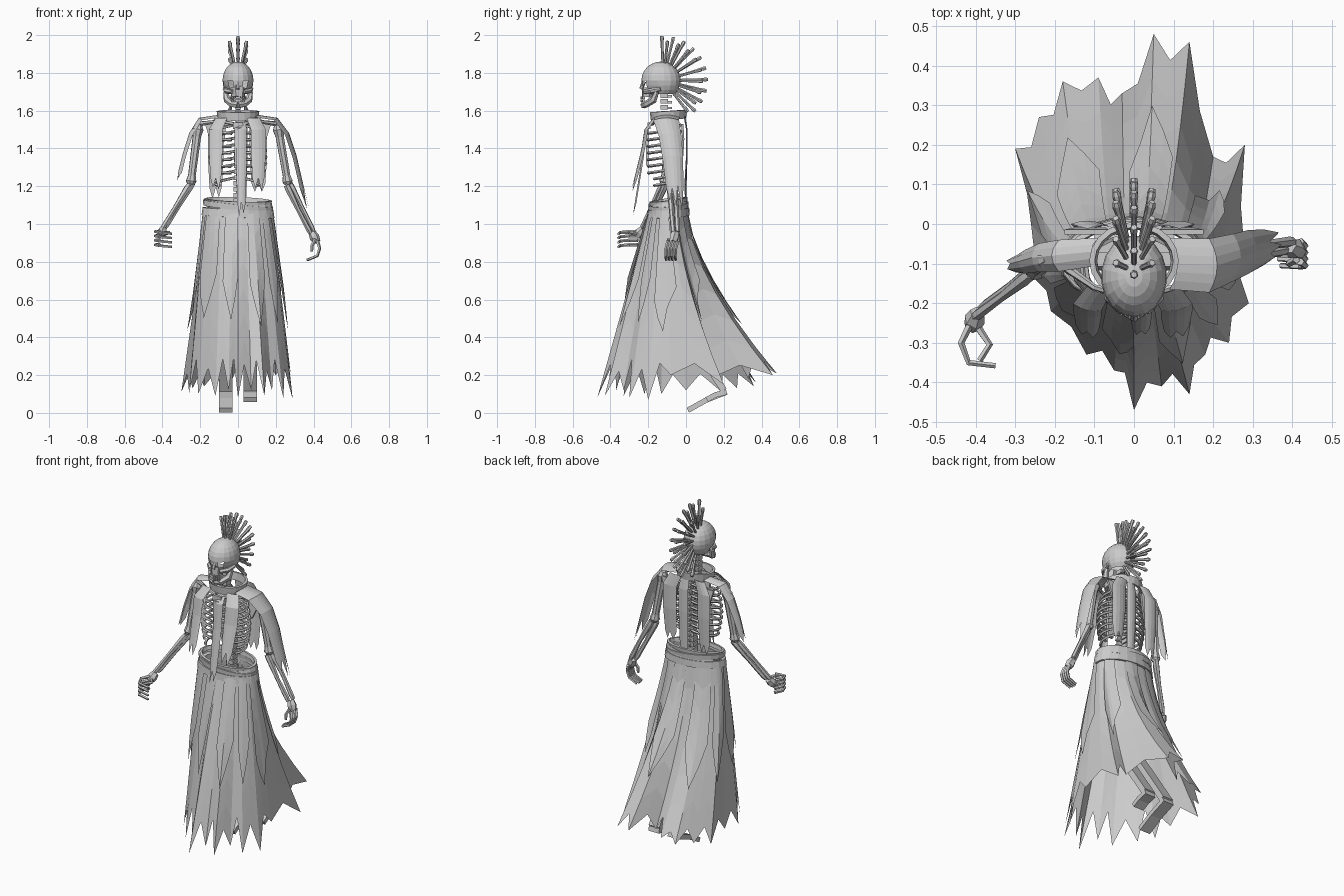
import bpy, bmesh, math, random
from mathutils import Vector, Matrix

random.seed(4)
if "Cube" in bpy.data.objects:
    bpy.data.objects.remove(bpy.data.objects["Cube"])
grey = bpy.data.materials.new("pale_grey")
grey.use_nodes = True
grey.diffuse_color = (0.6, 0.6, 0.6, 1)
grey.node_tree.nodes["Principled BSDF"].inputs["Base Color"].default_value = grey.diffuse_color

def finish(name, bm, thick=0):
    bmesh.ops.recalc_face_normals(bm, faces=bm.faces)
    me = bpy.data.meshes.new(name)
    bm.to_mesh(me)
    bm.free()
    me.materials.append(grey)
    ob = bpy.data.objects.new(name, me)
    bpy.context.collection.objects.link(ob)
    if thick:
        mod = ob.modifiers.new("thickness", 'SOLIDIFY')
        mod.thickness, mod.offset = thick, 0

def grid(name, rows, cols, fn, thick=0):
    """Sheet of quads from fn(row, column)."""
    bm = bmesh.new()
    vs = [[bm.verts.new(fn(r, c)) for c in range(cols + 1)] for r in range(rows + 1)]
    for r in range(rows):
        for c in range(cols):
            bm.faces.new((vs[r][c], vs[r][c + 1], vs[r + 1][c + 1], vs[r + 1][c]))
    bmesh.ops.remove_doubles(bm, verts=bm.verts, dist=1e-5)
    finish(name, bm, thick)

def add_tube(bm, path, radii, sides):
    path = [Vector(p) for p in path]
    if not isinstance(radii, list):
        radii = [radii] * len(path)
    n, rings = Vector((0.31, 0.2, 0.93)), []
    for i, p in enumerate(path):
        t = (path[min(i + 1, len(path) - 1)] - path[max(i - 1, 0)]).normalized()
        n = (n - t * n.dot(t)).normalized()
        b = t.cross(n)
        rings.append([bm.verts.new(p + radii[i] * (n * math.cos(a) + b * math.sin(a)))
                      for a in (math.tau * k / sides for k in range(sides))])
    for r0, r1 in zip(rings, rings[1:]):
        for k in range(sides):
            bm.faces.new((r0[k], r0[(k + 1) % sides], r1[(k + 1) % sides], r1[k]))
    bm.faces.new(rings[0])
    bm.faces.new(rings[-1])

def tubes(name, items, sides=6):
    bm = bmesh.new()
    for path, radii in items:
        add_tube(bm, path, radii, sides)
    finish(name, bm)

def strip(name, path, widths, across, out=(0, 0, 0), jag=0.0, cols=4, thick=0):
    """Cloth ribbon along a path, arched towards out, with a torn end."""
    across, out = Vector(across), Vector(out)
    pts = [Vector(p) for p in path]
    end = (pts[-1] - pts[-2]).normalized()
    tears = [jag * ((c % 2) * random.uniform(0.6, 1) + random.uniform(0, 0.15)) for c in range(cols + 1)]
    def fn(r, c):
        u = 2 * c / cols - 1
        p = pts[r] + across * u * widths[r] + out * (1 - u * u)
        return p + end * tears[c] if r == len(pts) - 1 else p
    grid(name, len(pts) - 1, cols, fn, thick)

def boxes(name, items):
    bm = bmesh.new()
    for pos, size in items:
        bmesh.ops.create_cube(bm, size=1, matrix=Matrix.Translation(pos) @ Matrix.Diagonal((*size, 1)))
    finish(name, bm)

# Skull with open eye sockets
bm = bmesh.new()
bmesh.ops.create_uvsphere(bm, u_segments=18, v_segments=12, radius=1)
for v in bm.verts:
    x, y, z = v.co
    narrow = 1 - 0.25 * max(0, -z) * (y < 0)
    v.co = (x * 0.083 * narrow, -0.132 + y * 0.104, 1.76 + z * 0.1)
holes = []
for f in bm.faces:
    c = f.calc_center_median()
    if c.z < 1.685 or (c.y < -0.17 and math.hypot(abs(c.x) - 0.035, c.z - 1.737) < 0.02):
        holes.append(f)
bmesh.ops.delete(bm, geom=holes, context='FACES')
finish("skull", bm)

# Face bones and teeth
face = [([(0, -0.222, 1.755), (0, -0.238, 1.715)], [0.012, 0.01]),
        ([(0, -0.195, 1.72), (0, -0.202, 1.672)], [0.042, 0.034])]
for s in (-1, 1):
    face.append(([(s * 0.072, -0.135, 1.715), (s * 0.062, -0.185, 1.705), (s * 0.03, -0.22, 1.7)], [0.01, 0.014, 0.012]))
    face.append(([(s * 0.066, -0.155, 1.7), (s * 0.058, -0.172, 1.657), (s * 0.034, -0.208, 1.636), (0, -0.225, 1.63)],
                 [0.013, 0.019, 0.018, 0.019]))
tubes("face_bones", face)
boxes("teeth", [((x * 0.01, -0.236 + abs(x) * 0.004, z), (0.008, 0.012, 0.014))
                for x in range(-3, 4) for z in (1.668, 1.652)])

# Fan of head spikes in three rows
spikes = []
for row, count, reach in ((-1, 9, 0.215), (0, 10, 0.236), (1, 9, 0.215)):
    for i in range(count):
        a = math.radians(92 - 8 * abs(row) - i * 136 / (count - 1))
        d = Vector((row * 0.22, math.cos(a), math.sin(a))).normalized()
        spikes.append(([Vector((0, -0.12, 1.76)) + d * k for k in (0.08, reach - 0.035, reach - 0.012, reach)],
                       [0.007, 0.008, 0.011, 0.008]))
tubes("head_spikes", spikes)

# Spine, rib cage and shoulder bones
spine = []
for i in range(21):
    z = 1.06 + i * 0.031
    y = -0.06 - 0.055 * max(0, min(1, (z - 1.4) / 0.2))
    spine.append(((0, y, z), (0.05 - 0.001 * i, 0.042, 0.024)))
    spine.append(((0, y + 0.025, z - 0.004), (0.01, 0.03, 0.012)))
boxes("spine", spine)
ribs = []
for i in range(9):
    z, w = 1.525 - i * 0.035, 0.095 + 0.04 * math.sin((i + 1) / 10 * math.pi)
    turns = [math.pi * (0.95 if i < 7 else 0.72) * k / 8 for k in range(9)]
    for s in (-1, 1):
        ribs.append(([(s * (0.015 + w * math.sin(a)), -0.115 + 0.085 * math.cos(a), z - 0.045 * math.sin(a / 2))
                      for a in turns], 0.008))
tubes("ribs", ribs, 5)
boxes("breastbone", [((0, -0.205, 1.41), (0.036, 0.014, 0.2)), ((0, -0.195, 1.52), (0.055, 0.016, 0.035))])
for s, side in ((1, "left"), (-1, "right")):
    tubes(side + "_collar_bone", [([(s * 0.025, -0.18, 1.53), (s * 0.1, -0.16, 1.545), (s * 0.2, -0.09, 1.53)], [0.011, 0.008, 0.014])])
    strip(side + "_shoulder_blade", [(s * 0.12, -0.02, 1.53), (s * 0.11, -0.015, 1.45), (s * 0.1, -0.02, 1.36)],
          [0.055, 0.04, 0.008], (1, 0, 0), thick=0.012, cols=2)

# Arms: upper bone, paired forearm bones, hand and fingers
def arm(side, shoulder, elbow, wrist, palm, fingers):
    S, E, W, P = map(Vector, (shoulder, elbow, wrist, palm))
    tubes(side + "_upper_arm", [([S, S.lerp(E, 0.08), S.lerp(E, 0.2), S.lerp(E, 0.85), S.lerp(E, 0.95), E],
                                 [0.02, 0.032, 0.023, 0.021, 0.029, 0.02])], 8)
    fore = []
    for k in (-1, 1):
        o = Vector((0.6, 0.75, 0.3)).normalized() * k * 0.015
        fore.append(([E + o, E.lerp(W, 0.1) + o, E.lerp(W, 0.5) + o * 1.2, E.lerp(W, 0.92) + o, W + o],
                     [0.016, 0.018, 0.012, 0.014, 0.011]))
    tubes(side + "_forearm", fore)
    tubes(side + "_palm", [([W, W.lerp(P, 0.5), P], [0.02, 0.027, 0.02])])
    tubes(side + "_fingers", [(f, [0.01, 0.009, 0.008, 0.007]) for f in fingers], 5)

arm("left", (0.21, -0.085, 1.525), (0.265, -0.075, 1.21), (0.392, -0.055, 0.955), (0.418, -0.07, 0.905),
    [[(0.42, y, 0.91), (0.432, y - 0.01, 0.87), (0.42, y - 0.012, 0.832), (0.36 + 0.4 * abs(y + 0.07), y - 0.01, 0.81)]
     for y in (-0.095, -0.078, -0.062, -0.045)] + [[(0.41, -0.09, 0.92), (0.392, -0.1, 0.885), (0.39, -0.1, 0.855)]])
arm("right", (-0.21, -0.085, 1.525), (-0.25, -0.115, 1.21), (-0.395, -0.225, 0.975), (-0.41, -0.26, 0.935),
    [[(-0.415, -0.255, z), (-0.437, -0.3, z), (-0.418, -0.35, z - 0.005), (-0.35, -0.358, z - 0.012)]
     for z in (0.96, 0.937, 0.914, 0.89)] + [[(-0.395, -0.26, 0.945), (-0.365, -0.305, 0.955), (-0.39, -0.345, 0.955)]])

# Collar and layered waist wraps
def band(name, rx, ry, z, height, tilt, lift, flare):
    def fn(r, c):
        a, k = math.tau * (c % 20) / 20, 1 + flare * r
        return (rx * k * math.cos(a), -0.093 + ry * k * math.sin(a), z + height * r + tilt * math.cos(a) + lift * math.sin(a))
    grid(name, 1, 20, fn, 0.014)

band("collar", 0.1, 0.086, 1.553, 0.045, 0, 0.006, 0.06)
band("lower_waist_wrap", 0.186, 0.106, 1.04, 0.04, -0.008, 0.006, -0.03)
band("middle_waist_wrap", 0.178, 0.1, 1.064, 0.036, 0.014, 0.014, -0.04)
band("crossed_waist_wrap", 0.176, 0.098, 1.08, 0.03, -0.02, 0.008, 0.02)
band("upper_waist_wrap", 0.168, 0.092, 1.106, 0.024, -0.006, 0.012, 0.03)

# Torn cloth strips on the chest and back
for side, x, w, mid, low, back in (("right", -0.118, 0.036, 1.4, 1.25, 1.2), ("left", 0.108, 0.04, 1.4, 1.25, 1.22),
                                   ("centre", 0.018, 0.028, 1.35, 1.12, 1.1)):
    widths = [w * 0.85, w, w, w * 0.8]
    strip(side + "_chest_strip", [(x * 0.75, -0.165, 1.56), (x, -0.21, 1.5), (x, -0.225, mid), (x, -0.262, low)],
          widths, (1, 2 * x, 0), (0, -0.008, 0), 0.075)
    strip(side + "_back_strip", [(x * 0.7, -0.012, 1.57), (x, 0, 1.5), (x, 0, 1.36), (x, -0.008, back)],
          widths, (1.15, 0, 0), (0, 0.008, 0), 0.07)

# Torn sleeves draped over the arms
strip("left_sleeve", [(0.09, -0.1, 1.565), (0.19, -0.105, 1.55), (0.25, -0.085, 1.47), (0.29, -0.07, 1.35), (0.325, -0.06, 1.2)],
      [0.065, 0.068, 0.06, 0.055, 0.045], (0, 1, 0), (0.02, 0, 0.012), 0.12, 6)
strip("right_sleeve", [(-0.09, -0.07, 1.565), (-0.19, -0.08, 1.55), (-0.24, -0.085, 1.47), (-0.275, -0.095, 1.36), (-0.295, -0.1, 1.28)],
      [0.035, 0.04, 0.036, 0.03, 0.022], (0, 1, 0), (-0.018, 0, 0.012), 0.065)

# Long skirt: hem points run round from the left side past the swept-back train
TIPS = [Vector(p) for p in (
    (0.28, -0.08, 0.2), (0.28, 0.2, 0.15), (0.2, 0.17, 0.2), (0.14, 0.46, 0.2), (0.05, 0.48, 0.21), (-0.03, 0.33, 0.18),
    (-0.09, 0.37, 0.16), (-0.18, 0.36, 0.14), (-0.24, 0.27, 0.13), (-0.3, 0.19, 0.11), (-0.26, 0, 0.12), (-0.26, -0.13, 0.1),
    (-0.21, -0.22, 0.1), (-0.12, -0.33, 0.09), (-0.05, -0.37, 0.12), (0, -0.47, 0.08), (0.07, -0.41, 0.12), (0.14, -0.43, 0.09),
    (0.18, -0.33, 0.12), (0.24, -0.3, 0.08), (0.29, -0.2, 0.07))]

def skirt_point(u, v, grow=0.0):
    i = math.floor(u)
    hem = TIPS[i % len(TIPS)].lerp(TIPS[(i + 1) % len(TIPS)], u - i)
    a = math.atan2(hem.y / 0.42, hem.x / 0.29)
    out = Vector((math.cos(a), math.sin(a), 0))
    sweep = v ** (1 + 0.5 * max(0, min(1, hem.y / 0.2)))
    waist = Vector((0.18 * out.x, -0.095 + 0.1 * out.y, 1.06))
    return Vector((waist.x + (hem.x - waist.x) * v, waist.y + (hem.y - waist.y) * sweep,
                   waist.z + (hem.z - waist.z) * v)) + out * grow

COLS = 2 * len(TIPS)
ends = [1 if c % 2 == 0 else random.uniform(0.8, 0.88) if TIPS[c // 2].y < -0.1 else random.uniform(0.9, 0.95)
        for c in range(COLS)]

def skirt(r, c):
    c %= COLS
    return skirt_point(c / 2, ends[c] * r / 6)
grid("skirt", 6, COLS, skirt)

# Shorter pointed overskirt panels
def panel(name, centre, half, tip):
    reach = [tip - 0.22, tip - 0.1, tip, tip - 0.12, tip - 0.25]
    def fn(r, c):
        return skirt_point(centre + half * (c / 2 - 1), reach[c] * r / 5, 0.007 + 0.002 * r)
    grid(name, 5, 4, fn)

for i, spec in enumerate(((-0.3, 0.6, 0.7), (1.7, 0.7, 0.66), (4, 0.8, 0.7), (7, 0.9, 0.7), (9, 0.7, 0.66), (10.6, 0.7, 0.62),
                          (12.2, 0.7, 0.58), (14.2, 0.8, 0.6), (17, 0.9, 0.62), (19, 0.6, 0.6))):
    panel("overskirt_panel_%d" % (i + 1), *spec)

# Legs trailing under the skirt, with pointed feet
for side, x, toe_y, toe_z in (("left", 0.065, 0.11, 0.07), ("right", -0.065, 0.01, 0.014)):
    strip(side + "_leg", [(x, -0.09, 1.0), (x, -0.1, 0.58), (x, 0.2, 0.12)], [0.035] * 3, (1, 0, 0), cols=1, thick=0.035)
    strip(side + "_foot", [(x, 0.215, 0.11), (x, 0.5 * toe_y + 0.1, 0.5 * toe_z + 0.06), (x, toe_y, toe_z)],
          [0.035] * 3, (1, 0, 0), cols=1, thick=0.028)
